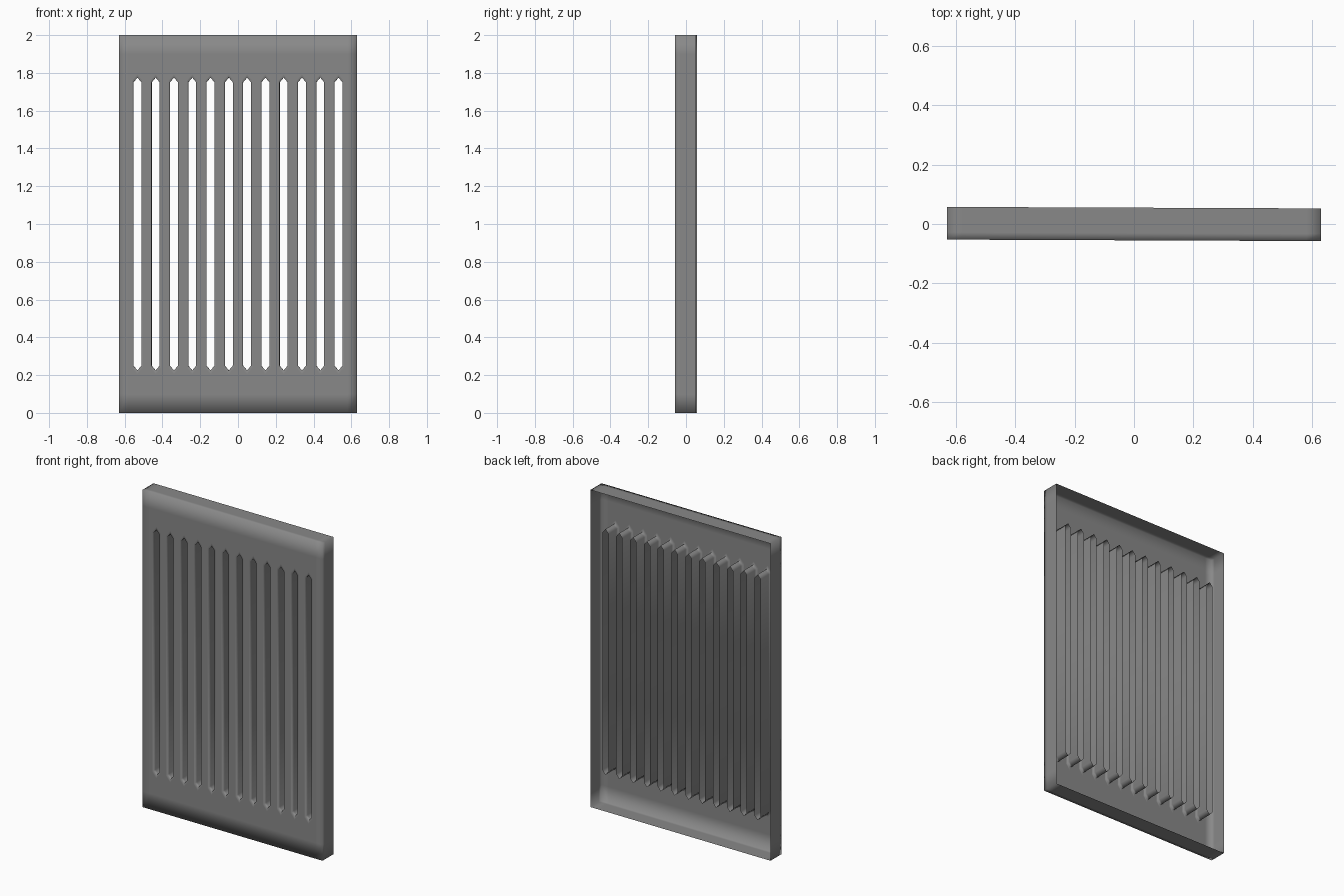
import bpy, bmesh, math
from mathutils import Matrix

cube = bpy.data.objects.get("Cube")
if cube:
    bpy.data.objects.remove(cube, do_unlink=True)

W, H, D = 0.63, 2.0, 0.055        # half width, height, half depth
COUNT, PITCH = 12, 0.0968         # slots
SLOT_W, LIP = 0.021, 0.10         # slot half width, depth of slot lips
TIP, SHOULDER = 0.225, 0.25       # slot ends, measured from each edge
CELL = 0.185                      # end of the slotted zone

steel = bpy.data.materials.new("grey steel")
steel.use_nodes = True
colour = (0.25, 0.25, 0.25, 1)
steel.diffuse_color = colour
steel.node_tree.nodes["Principled BSDF"].inputs["Base Color"].default_value = colour

bm = bmesh.new()


def quad(*points):
    bm.faces.new([bm.verts.new((x, -D, z)) for x, z in points])


def ring(cx, half, end, shoulder):
    """Six points round a slot centre."""
    return [(cx, end), (cx + half, shoulder), (cx + half, H - shoulder),
            (cx, H - end), (cx - half, H - shoulder), (cx - half, shoulder)]


def bridge(a, b):
    for i in range(6):
        j = (i + 1) % 6
        quad(b[i], b[j], a[j], a[i])


# Slotted zone of the front sheet
edge = COUNT * PITCH / 2
for i in range(COUNT):
    cx = -edge + (i + 0.5) * PITCH
    hole = ring(cx, SLOT_W, TIP, SHOULDER)
    collar = ring(cx, SLOT_W + 0.008, TIP - 0.02, SHOULDER - 0.01)
    cell = ring(cx, PITCH / 2, CELL, CELL)
    bridge(hole, collar)
    bridge(collar, cell)

# Plain bands above and below, and strips at the sides
xs = [-W] + [-edge + i * PITCH / 2 for i in range(2 * COUNT + 1)] + [W]
zs = [0, 0.1, CELL, H - CELL, H - 0.1, H]
for xa, xb in zip(xs, xs[1:]):
    for za, zb in zip(zs, zs[1:]):
        if za == CELL and xa > -W and xb < W:
            continue
        quad((xa, za), (xb, za), (xb, zb), (xa, zb))
bmesh.ops.remove_doubles(bm, verts=bm.verts, dist=1e-4)


def on_rim(e):
    a, b = (v.co for v in e.verts)
    return (abs(a.x) > W - 0.001 and abs(b.x) > W - 0.001) or \
        abs(a.z + b.z - H) > H - 0.001


def push_back(edges, depth):
    out = bmesh.ops.extrude_edge_only(bm, edges=edges)["geom"]
    for v in out:
        if isinstance(v, bmesh.types.BMVert):
            v.co.y += depth
    return [e for e in out if isinstance(e, bmesh.types.BMEdge)
            and e.is_boundary]


# Outer flange and the folded lips of the slots
border = [e for e in bm.edges if e.is_boundary]
rim = [e for e in border if on_rim(e)]
lips = [e for e in border if not on_rim(e)]
rim = push_back(rim, 0.025)
push_back(rim, 2 * D - 0.025)
lips = push_back(lips, 0.02)
push_back(lips, LIP - 0.02)

bmesh.ops.recalc_face_normals(bm, faces=bm.faces)
front = min(bm.faces, key=lambda f: f.calc_center_median().z
            + 9 * f.calc_center_median().y)
if front.normal.y > 0:
    bmesh.ops.reverse_faces(bm, faces=bm.faces)
bmesh.ops.rotate(bm, verts=bm.verts, cent=(0, 0, 0),
                 matrix=Matrix.Rotation(-0.004, 3, 'Z'))
for f in bm.faces:
    f.smooth = True

mesh = bpy.data.meshes.new("vent_panel")
bm.to_mesh(mesh)
bm.free()
mesh.materials.append(steel)
panel = bpy.data.objects.new("vent_panel", mesh)
bpy.context.collection.objects.link(panel)
